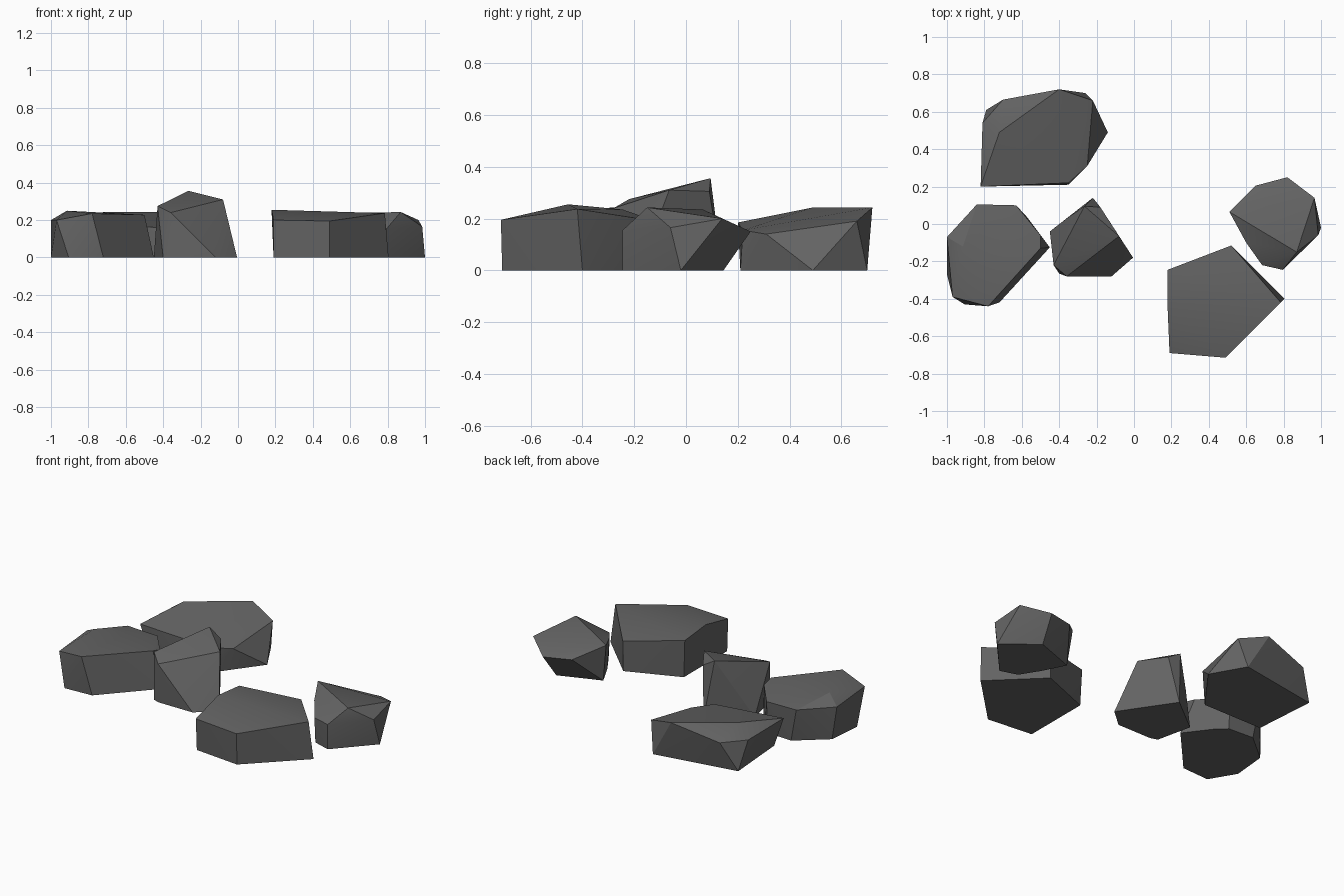
import bpy, bmesh, math

stone = bpy.data.materials.new("dark grey stone")
stone.diffuse_color = (0.125, 0.125, 0.125, 1)


def rock(name, base, crown):
    """Chiselled stone: hull around a ground outline and raised corner points."""
    bm = bmesh.new()
    for x, y in base:
        bm.verts.new((x, y, 0))
    for p in crown:
        bm.verts.new(p)
    res = bmesh.ops.convex_hull(bm, input=bm.verts[:])
    inner = {g for g in res["geom_interior"] + res["geom_unused"]
             if isinstance(g, bmesh.types.BMVert)}
    bmesh.ops.delete(bm, geom=list(inner), context='VERTS')
    bmesh.ops.recalc_face_normals(bm, faces=bm.faces[:])
    me = bpy.data.meshes.new(name)
    bm.to_mesh(me)
    bm.free()
    me.materials.append(stone)
    ob = bpy.data.objects.new(name, me)
    bpy.context.collection.objects.link(ob)
    bpy.ops.object.select_all(action='DESELECT')
    ob.select_set(True)
    bpy.context.view_layer.objects.active = ob
    bpy.ops.object.shade_smooth_by_angle(angle=math.radians(22))
    return ob


# back left slab, top sloping to the front right
rock("back_rock",
     [(-.14, .49), (-.26, .70), (-.79, .61), (-.76, .21), (-.35, .21)],
     [(-.82, .20, .185), (-.35, .22, .155), (-.25, .31, .14), (-.22, .66, .19),
      (-.40, .72, .243), (-.72, .49, .243), (-.70, .665, .175), (-.81, .54, .175)])

# wide left stone
rock("left_rock",
     [(-.905, -.43), (-.72, -.42), (-.45, -.125), (-.57, .035), (-.63, .09),
      (-.80, .10), (-.98, -.05), (-1, -.27)],
     [(-.97, -.39, .20), (-.78, -.44, .235), (-.50, -.13, .228), (-.50, -.06, .21),
      (-.63, .10, .20), (-.84, .105, .205), (-1, -.07, .20), (-.915, -.12, .25)])

# tall pointed stone in the middle
rock("middle_rock",
     [(-.45, -.04), (-.22, .14), (-.005, -.18), (-.12, -.28), (-.355, -.28), (-.40, -.265)],
     [(-.265, .095, .356), (-.18, .09, .305), (-.08, -.065, .31), (-.43, -.22, .275),
      (-.36, -.28, .24), (-.36, .03, .18)])

# large five-sided stone
rock("front_rock",
     [(.19, -.25), (.52, -.12), (.805, -.40), (.49, -.71), (.19, -.68)],
     [(.18, -.245, .235), (.18, -.455, .255), (.19, -.69, .20), (.49, -.715, .195),
      (.785, -.42, .237), (.52, -.115, .19)])

# small right stone
rock("right_rock",
     [(1, -.02), (.80, .145), (.54, .05), (.61, -.09), (.685, -.21), (.795, -.245)],
     [(.51, .065, .235), (.87, -.15, .243), (.985, -.06, .165), (.965, .14, .20),
      (.82, .25, .15), (.65, .205, .16), (.795, -.245, .155), (.685, -.22, .16),
      (.60, -.10, .20)])
